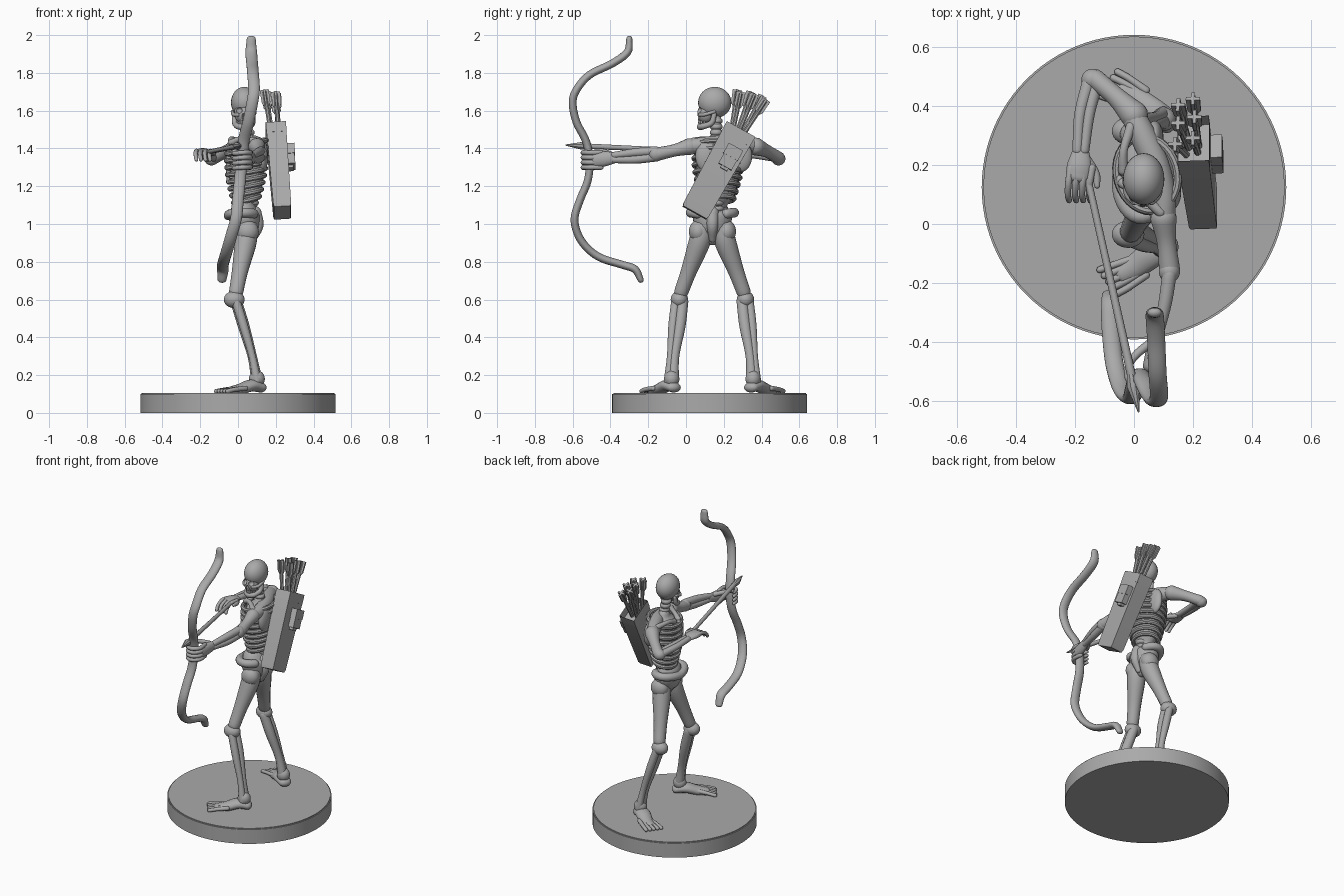
import bpy, bmesh, math
from mathutils import Vector

if "Cube" in bpy.data.objects:
    bpy.data.objects.remove(bpy.data.objects["Cube"], do_unlink=True)

grey = bpy.data.materials.new("plain grey")
grey.use_nodes = True
grey.diffuse_color = (0.4, 0.4, 0.4, 1)
grey.node_tree.nodes["Principled BSDF"].inputs["Base Color"].default_value = (0.4, 0.4, 0.4, 1)
parts = []
X, Y, Z = Vector((1, 0, 0)), Vector((0, 1, 0)), Vector((0, 0, 1))


def finish(name, bm):
    bmesh.ops.recalc_face_normals(bm, faces=bm.faces)
    mesh = bpy.data.meshes.new(name)
    bm.to_mesh(mesh)
    bm.free()
    mesh.materials.append(grey)
    obj = bpy.data.objects.new(name, mesh)
    bpy.context.collection.objects.link(obj)
    parts.append(obj)
    return obj


def ball(name, centre, size):
    bm = bmesh.new()
    bmesh.ops.create_uvsphere(bm, u_segments=28, v_segments=18, radius=1)
    for v in bm.verts:
        v.co = Vector(centre) + Vector([a * b for a, b in zip(v.co, size)])
    return finish(name, bm)


def smooth_path(points, steps):
    p = [Vector(q) for q in points]
    p = [2 * p[0] - p[1]] + p + [2 * p[-1] - p[-2]]
    path = []
    for a, b, c, d in zip(p, p[1:], p[2:], p[3:]):
        for i in range(steps):
            t = i / steps
            path.append((2 * b + (c - a) * t + (2 * a - 5 * b + 4 * c - d) * t ** 2
                         + (3 * b - a - 3 * c + d) * t ** 3) / 2)
    return path + [p[-2]]


def tube(name, points, ref=X, scale=(1, 1), sides=16, steps=6, rounded=True, hollow=0):
    """Sweep an oval or square section along points of (x, y, z, radius)."""
    path = smooth_path(points, steps) if steps > 1 else [Vector(q) for q in points]
    rings = []
    last = len(path) - 1
    for i, q in enumerate(path):
        t = (path[min(i + 1, last)].xyz - path[max(i - 1, 0)].xyz).normalized()
        rings.append((q.xyz, t, q.w))
    if rounded:
        def cap(ring, sign):
            c, t, r = ring
            k = min(scale) * r * sign
            return [(c + t * k * math.sin(a), t, r * math.cos(a)) for a in (0.4, 0.8, 1.2, 1.5)]
        rings = cap(rings[0], -1)[::-1] + rings + cap(rings[-1], 1)
    bm = bmesh.new()
    loops = []
    for c, t, r in rings:
        u = (ref - t * ref.dot(t)).normalized()
        w = t.cross(u)
        angles = [math.tau * (k + 0.5) / sides for k in range(sides)]
        loops.append([bm.verts.new(c + r * (u * math.cos(a) * scale[0] + w * math.sin(a) * scale[1]))
                      for a in angles])
    for a, b in zip(loops, loops[1:]):
        for k in range(sides):
            bm.faces.new((a[k], a[k - 1], b[k - 1], b[k]))
    bm.faces.new(loops[0])
    end = bm.faces.new(loops[-1][::-1])
    if hollow:
        bmesh.ops.inset_region(bm, faces=[end], thickness=0.012)
        inner = bmesh.ops.extrude_discrete_faces(bm, faces=[end])["faces"][0]
        bmesh.ops.translate(bm, verts=inner.verts, vec=-rings[-1][1] * hollow)
    return finish(name, bm)


# Round base
bm = bmesh.new()
bmesh.ops.create_cone(bm, cap_ends=True, segments=96, radius1=0.516, radius2=0.516, depth=0.105)
bmesh.ops.translate(bm, verts=bm.verts, vec=(0, 0.125, 0.0525))
rim = [e for e in bm.edges if all(v.co.z > 0.1 for v in e.verts)]
bmesh.ops.bevel(bm, geom=rim, offset=0.006, segments=2, affect="EDGES")
finish("base", bm)

# Legs and feet, mirrored about the body's middle
MID = 0.14
for name, s in (("front", -1), ("rear", 1)):
    def at(x, off, z, r):
        return (x, MID + s * off, z, r)
    tube(name + "_thigh", [at(0.05, 0.05, 0.98, 0.055), at(0.04, 0.07, 0.9, 0.058), at(0.01, 0.125, 0.75, 0.043),
                           at(-0.01, 0.165, 0.64, 0.038)])
    ball(name + "_hip", at(0.05, 0.075, 0.96, 0)[:3], (0.06, 0.05, 0.06))
    ball(name + "_knee", at(-0.02, 0.175, 0.6, 0)[:3], (0.055, 0.046, 0.045))
    for bone, d, r in (("shin", -0.017, 0.031), ("calf", 0.02, 0.024)):
        tube(name + "_" + bone + "_bone", [at(-0.01, 0.175 + d, 0.59, r), at(0.03, 0.19 + d, 0.46, r),
                                         at(0.075, 0.21 + d * 0.6, 0.3, r * 0.8), at(0.1, 0.22 + d * 0.7, 0.17, r)])
    ball(name + "_ankle", at(0.1, 0.215, 0.18, 0)[:3], (0.042, 0.04, 0.045))
    tube(name + "_foot", [at(0.12, 0.205, 0.135, 0.034), at(0.07, 0.235, 0.145, 0.04), at(0.01, 0.28, 0.125, 0.036),
                          at(-0.04, 0.31, 0.115, 0.03)], ref=Z, scale=(0.8, 1.2))
    for k in range(5):
        e = k - 2
        tube(name + "_toe", [at(0.02 + e * 0.01, 0.285 + e * 0.014, 0.13, 0.014),
                             at(-0.04 + e * 0.012, 0.315 + e * 0.019, 0.124, 0.012),
                             at(-0.085 + e * 0.015, 0.335 + e * 0.02, 0.115, 0.012)], ref=Z, sides=10, steps=4)

# Pelvis: bowl, crest and tail bone
tube("pelvis_bowl", [(0.05, MID, 0.92, 0.04), (0.045, MID, 0.97, 0.085), (0.035, MID, 1.03, 0.105),
                     (0.03, MID, 1.06, 0.09)], scale=(0.8, 1))
crest = []
for k in range(25):
    a = 0.7 + k / 24 * (math.tau - 1.4)
    crest.append((0.025 - 0.075 * math.cos(a + math.pi), MID + 0.115 * math.sin(a), 1.045 + 0.015 * abs(math.sin(a)), 0.026))
tube("pelvis_crest", crest, ref=Z, sides=12, steps=1)
tube("tail_bone", [(0.09, MID, 1.06, 0.035), (0.105, MID, 0.99, 0.03), (0.08, MID, 0.92, 0.018)], ref=Y)

# Spine of stacked vertebrae
for k in range(17):
    z = 1.05 + k * 0.031
    x = 0.06 + 0.03 * math.sin(k / 16 * math.pi) - 0.02 * k / 16
    r = 0.042 if z < 1.2 else 0.034
    ball("vertebra", (x, 0.16, z), (r, r, 0.022))
tube("spine_core", [(0.055, 0.15, 1.0, 0.035), (0.085, 0.16, 1.25, 0.028), (0.04, 0.16, 1.57, 0.026)], ref=Y)

# Rib cage, turned slightly towards the front
TURN = math.radians(16)
forward = Vector((-math.cos(TURN), -math.sin(TURN), 0))
across = Vector((-math.sin(TURN), math.cos(TURN), 0))
chest = Vector((0.045, 0.17, 0))
tube("chest_core", [(0.05, 0.17, z, r) for z, r in ((1.1, 0.05), (1.15, 0.086), (1.22, 0.105), (1.33, 0.122),
                                                   (1.4, 0.112), (1.45, 0.05))], ref=forward, scale=(0.75, 1), sides=28)
for k in range(9):
    z = 1.13 + k * 0.037
    size = 0.085 + 0.045 * math.sin(min(k / 6, 1.25) * math.pi / 2)
    rib = []
    for i in range(33):
        a = math.tau * i / 32
        p = chest + forward * size * 0.8 * math.cos(a) + across * size * math.sin(a)
        rib.append((p.x, p.y, z - 0.018 * math.cos(a), 0.014))
    tube("rib", rib, ref=Z, sides=8, steps=1)
top, low = chest + forward * 0.095, chest + forward * 0.1
tube("breastbone", [(top.x, top.y, 1.42, 0.022), (low.x, low.y, 1.33, 0.02), (low.x, low.y, 1.22, 0.014)],
     ref=across, scale=(1, 0.6))

# Shoulder girdle
tube("shoulder_girdle", [(0.1, 0.02, 1.41, 0.04), (0.1, 0.1, 1.42, 0.042), (0.075, 0.2, 1.425, 0.045),
                         (0.03, 0.3, 1.42, 0.045), (-0.01, 0.38, 1.41, 0.04)], ref=Z)
for name, y, x in (("front", 0.04, 0.09), ("rear", 0.33, -0.01)):
    tube(name + "_collar_bone", [(x, y, 1.44, 0.018), ((x - 0.06) / 2, (y + 0.17) / 2, 1.45, 0.014),
                                 (top.x + 0.01, 0.5 * (top.y + y * 0.3 + 0.12), 1.43, 0.018)], ref=Z)
for name, x, y in (("front", 0.13, 0.11), ("rear", 0.07, 0.29)):
    ball(name + "_shoulder_blade", (x, y, 1.36), (0.03, 0.06, 0.085))

# Bow arm
tube("bow_upper_arm", [(0.1, 0.02, 1.41, 0.045), (0.11, -0.06, 1.39, 0.033), (0.12, -0.15, 1.37, 0.036)], ref=Z)
ball("bow_elbow", (0.12, -0.16, 1.37), (0.036, 0.04, 0.04))
for s in (-1, 1):
    tube("bow_forearm_bone", [(0.12, -0.17, 1.37 + s * 0.016, 0.025), (0.105, -0.27, 1.36 + s * 0.018, 0.023),
                              (0.08, -0.38, 1.352 + s * 0.012, 0.018)], ref=Z)
tube("bow_palm", [(0.08, -0.37, 1.352, 0.028), (0.065, -0.43, 1.345, 0.04), (0.055, -0.48, 1.34, 0.042)],
     ref=Z, scale=(1, 0.6))
for k in range(4):
    z = 1.3 + k * 0.026
    tube("bow_finger", [(0.06, -0.45, z, 0.014), (0.064, -0.51, z, 0.013), (0.03, -0.545, z, 0.013),
                        (-0.015, -0.53, z - 0.004, 0.012), (-0.025, -0.49, z - 0.006, 0.01)], ref=Z, sides=10, steps=4)
tube("bow_thumb", [(0.06, -0.4, 1.37, 0.015), (0.01, -0.44, 1.385, 0.014), (-0.02, -0.48, 1.385, 0.011)], ref=Z, sides=10)

# Drawing arm
tube("draw_upper_arm", [(0, 0.37, 1.41, 0.048), (-0.06, 0.43, 1.385, 0.034), (-0.13, 0.49, 1.35, 0.034)], ref=Z)
ball("draw_elbow", (-0.14, 0.49, 1.345), (0.038, 0.036, 0.035))
for s in (-1, 1):
    tube("draw_forearm_bone", [(-0.14 + s * 0.014, 0.48, 1.35, 0.023), (-0.168 + s * 0.015, 0.37, 1.365, 0.02),
                               (-0.18 + s * 0.011, 0.25, 1.375, 0.018)], ref=Z)
tube("draw_palm", [(-0.18, 0.25, 1.375, 0.028), (-0.185, 0.2, 1.38, 0.042), (-0.19, 0.16, 1.38, 0.042)],
     ref=Z, scale=(0.5, 1))
for k in range(4):
    x = -0.222 + k * 0.024
    tube("draw_finger", [(x + 0.008, 0.19, 1.385, 0.013), (x, 0.14, 1.385, 0.012), (x - 0.002, 0.1, 1.365, 0.011),
                         (x + 0.002, 0.08, 1.34, 0.01)], ref=X, sides=10, steps=4)
tube("draw_thumb", [(-0.16, 0.22, 1.37, 0.015), (-0.13, 0.17, 1.375, 0.014), (-0.125, 0.13, 1.38, 0.01)], ref=Z, sides=10)

# Skull with cut sockets, jaw and teeth
cranium = ball("cranium", (0.033, 0.152, 1.643), (0.07, 0.088, 0.083))
face = ball("face", (0.03, 0.105, 1.585), (0.05, 0.045, 0.055))
cutters = [ball("eye_socket_cutter", (0.03 + s * 0.026, 0.06, 1.603), (0.019, 0.025, 0.018)) for s in (-1, 1)]
cutters.append(ball("nose_cutter", (0.03, 0.058, 1.57), (0.01, 0.018, 0.016)))
for cutter in cutters:
    parts.remove(cutter)
    cutter.hide_render = cutter.hide_viewport = True
    for target in (cranium, face):
        cut = target.modifiers.new("socket", "BOOLEAN")
        cut.operation, cut.object = "DIFFERENCE", cutter
for s in (-1, 1):
    tube("cheek_bone", [(0.03 + s * 0.03, 0.075, 1.578, 0.011), (0.03 + s * 0.054, 0.1, 1.58, 0.01),
                        (0.03 + s * 0.06, 0.15, 1.595, 0.009)], ref=Z, sides=10)
    tube("jaw", [(0.03 + s * 0.05, 0.15, 1.58, 0.013), (0.03 + s * 0.047, 0.135, 1.535, 0.015),
                 (0.03 + s * 0.03, 0.09, 1.517, 0.016), (0.03, 0.075, 1.514, 0.018)], ref=X, sides=10)
for z in (1.537, 1.553):
    for k in range(-3, 4):
        ball("tooth", (0.03 + k * 0.0095, 0.07 + k * k * 0.003, z), (0.006, 0.006, 0.01))

# Bow
bow = [(0.07, -0.3, 1.98), (0.07, -0.31, 1.91), (0.075, -0.39, 1.85), (0.08, -0.51, 1.79), (0.085, -0.58, 1.71),
       (0.075, -0.6, 1.64), (0.055, -0.58, 1.54), (0.03, -0.53, 1.44), (0.02, -0.51, 1.34), (0.01, -0.52, 1.23),
       (0, -0.56, 1.13), (-0.01, -0.59, 1.03), (-0.035, -0.57, 0.94), (-0.055, -0.52, 0.87), (-0.07, -0.45, 0.82),
       (-0.08, -0.34, 0.785), (-0.08, -0.27, 0.76), (-0.085, -0.24, 0.705)]
tube("bow", [(*p, 0.024 if i in (0, len(bow) - 1) else 0.031) for i, p in enumerate(bow)], scale=(1, 0.68), steps=5)

# Nocked arrow
tube("nocked_arrow", [(-0.165, 0.19, 1.38, 0.012), (-0.08, -0.19, 1.397, 0.013), (-0.005, -0.53, 1.412, 0.015)], ref=Z, sides=10)
tube("nocked_arrow_head", [(-0.012, -0.5, 1.412, 0.012), (-0.003, -0.55, 1.414, 0.022), (0.016, -0.638, 1.418, 0.003)],
     ref=Z, sides=8, steps=1, rounded=False)

# Quiver with side pouch
low, high = Vector((0.235, 0.045, 1.06)), Vector((0.2, 0.29, 1.5))
axis = (high - low).normalized()
tube("quiver", [(*low, 0.1), (*(low + axis * 0.02), 0.108), (*high, 0.122)], scale=(0.62, 1),
     sides=4, steps=1, rounded=False, hollow=0.06)
pouch = Vector((0.275, 0.235, 1.355))
for name, a, b, r in (("pouch", -0.06, 0.055, 0.056), ("pouch_flap", 0, 0.06, 0.062), ("pouch_strap", -0.075, -0.045, 0.03)):
    tube(name, [(*(pouch + axis * a), r), (*(pouch + axis * b), r)], scale=(0.62, 1), sides=4, steps=1, rounded=False)

# Spare arrows fanned out of the quiver
for x, y, z in ((0.14, 0.27, 1.7), (0.2, 0.29, 1.69), (0.15, 0.34, 1.69), (0.205, 0.36, 1.68), (0.15, 0.4, 1.67), (0.2, 0.42, 1.65)):
    tip = Vector((x, y, z))
    root = high - axis * 0.08 + Vector((x - 0.18, (y - 0.34) * 0.5, 0)) * 0.6
    d = (tip - root).normalized()
    tube("spare_arrow", [(*root, 0.012), (*tip, 0.012)], ref=Y, sides=8, steps=1, rounded=False)
    for shape in ((1, 0.25), (0.25, 1)):
        tube("fletching", [(*(tip - d * 0.085), 0.012), (*(tip - d * 0.06), 0.032), (*(tip + d * 0.01), 0.034)],
             ref=Y, scale=shape, sides=4, steps=1, rounded=False)

bpy.ops.object.select_all(action="DESELECT")
for obj in parts:
    obj.select_set(True)
bpy.context.view_layer.objects.active = parts[0]
bpy.ops.object.shade_smooth_by_angle(angle=math.radians(40))
